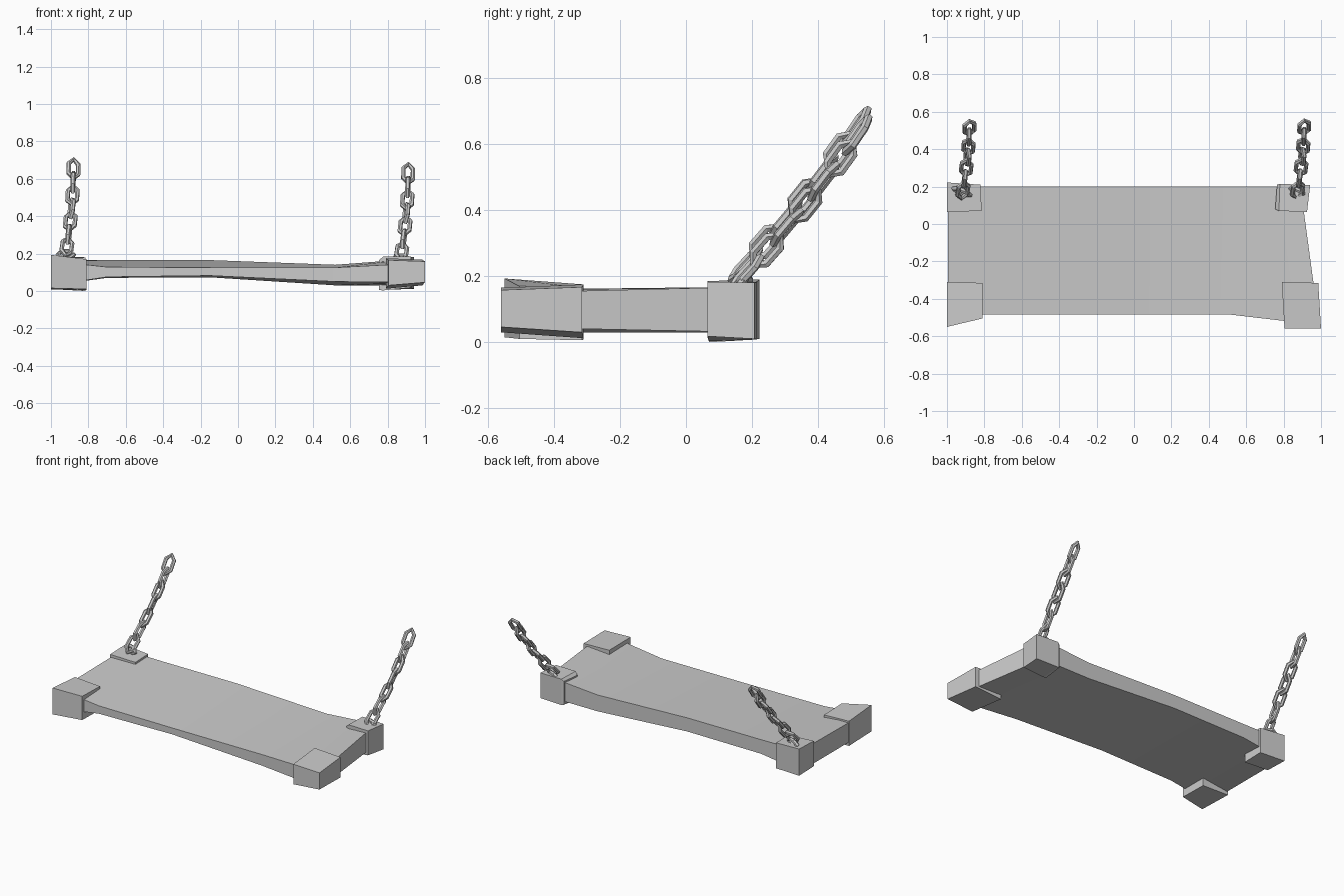
import bpy
from math import sin, cos, tau, radians
from mathutils import Vector, Matrix

if "Cube" in bpy.data.objects:
    bpy.data.objects.remove(bpy.data.objects["Cube"])


def make(name, verts, faces):
    me = bpy.data.meshes.new(name)
    me.from_pydata([tuple(v) for v in verts], [], faces)
    me.update()
    ob = bpy.data.objects.new(name, me)
    bpy.context.collection.objects.link(ob)
    return ob


def loft(name, stations):
    """Each station: front (x, y, low z, high z) and back (x, y, low z, high z)."""
    verts, faces = [], []
    for (fx, fy, fl, fh), (bx, by, bl, bh) in stations:
        verts += [(fx, fy, fl), (bx, by, bl), (bx, by, bh), (fx, fy, fh)]
    for s in range(len(stations) - 1):
        for k in range(4):
            a, b = s * 4 + k, s * 4 + (k + 1) % 4
            faces.append((a, a + 4, b + 4, b)[::-1])
    n = len(verts)
    faces += [(3, 2, 1, 0), (n - 4, n - 3, n - 2, n - 1)]
    return make(name, verts, faces)


# warped deck
deck = loft("deck", [
    ((-0.995, -0.485, 0.03, 0.16), (-0.995, 0.2, 0.03, 0.168)),
    ((-0.7, -0.485, 0.075, 0.128), (-0.7, 0.2, 0.07, 0.165)),
    ((-0.15, -0.485, 0.082, 0.125), (-0.15, 0.2, 0.073, 0.165)),
    ((0.52, -0.485, 0.05, 0.125), (0.52, 0.2, 0.03, 0.14)),
    ((0.99, -0.54, 0.045, 0.15), (0.89, 0.2, 0.03, 0.168)),
])
bpy.context.view_layer.objects.active = deck
deck.select_set(True)
bpy.ops.object.shade_smooth_by_angle(angle=radians(30))

# corner blocks
loft("corner_front_left", [
    ((-1.0, -0.55, 0.015, 0.193), (-1.0, -0.31, 0.008, 0.175)),
    ((-0.81, -0.505, 0.01, 0.17), (-0.81, -0.315, 0.006, 0.165))])
loft("corner_front_right", [
    ((0.805, -0.56, 0.03, 0.165), (0.79, -0.31, 0.012, 0.175)),
    ((1.0, -0.56, 0.046, 0.158), (0.985, -0.315, 0.03, 0.167))])
loft("corner_back_left", [
    ((-1.0, 0.065, 0.015, 0.185), (-1.0, 0.222, 0.01, 0.19)),
    ((-0.815, 0.07, 0.0, 0.178), (-0.82, 0.21, 0.008, 0.18))])
loft("corner_back_right", [
    ((0.755, 0.08, 0.005, 0.165), (0.765, 0.21, 0.012, 0.17)),
    ((0.775, 0.07, 0.003, 0.183), (0.78, 0.215, 0.008, 0.183)),
    ((0.925, 0.065, 0.018, 0.183), (0.942, 0.208, 0.01, 0.18))])

# six-sided link outline: along the link, across the link
OUTLINE = [(0.062, 0), (0.032, 0.026), (-0.032, 0.026),
           (-0.062, 0), (-0.032, -0.026), (0.032, -0.026)]
WIRE, SIDES = 0.013, 6


def add_link(verts, faces, centre, along, across, size=1.0):
    along = along.normalized()
    across = (across - across.dot(along) * along).normalized()
    normal = along.cross(across)
    base, n = len(verts), len(OUTLINE)
    pts = [(along * u + across * v) * size for u, v in OUTLINE]
    for i, p in enumerate(pts):
        d1 = (p - pts[i - 1]).normalized()
        d2 = (pts[(i + 1) % n] - p).normalized()
        out = (d1 + d2).normalized().cross(normal)
        for k in range(SIDES):
            a = tau * (k + 0.5) / SIDES
            verts.append(centre + p + (out * cos(a) + normal * sin(a)) * WIRE)
    for i in range(n):
        for k in range(SIDES):
            a, b = base + i * SIDES, base + (i + 1) % n * SIDES
            k2 = (k + 1) % SIDES
            faces.append((a + k, b + k, b + k2, a + k2))


# chains, alternating links along a slightly bent path
LINKS = 7


def chain(name, shift):
    verts, faces = [], []
    p0, p1, p2 = (Vector((-0.915, 0.18, 0.235)), Vector((-0.883, 0.37, 0.44)),
                  Vector((-0.88, 0.515, 0.652)))
    for i in range(LINKS):
        t = i / (LINKS - 1)
        c = p0 * (1 - t) ** 2 + p1 * 2 * t * (1 - t) + p2 * t * t
        d = (p1 - p0) * (1 - t) + (p2 - p1) * t
        twist = radians((0 if i % 2 == 0 else 90) + 18 * sin(2.3 * i + 1))
        across = Matrix.Rotation(twist, 3, d.normalized()) @ Vector((1, 0, 0))
        add_link(verts, faces, c + shift, d, across)
    # staple in the corner block
    add_link(verts, faces, Vector((-0.92, 0.172, 0.195)) + shift,
             Vector((1, -0.4, 0)), Vector((0, 0.5, 1)), 0.75)
    make(name, verts, faces)


chain("chain_left", Vector((0, 0, 0)))
chain("chain_right", Vector((1.79, 0.003, -0.025)))
